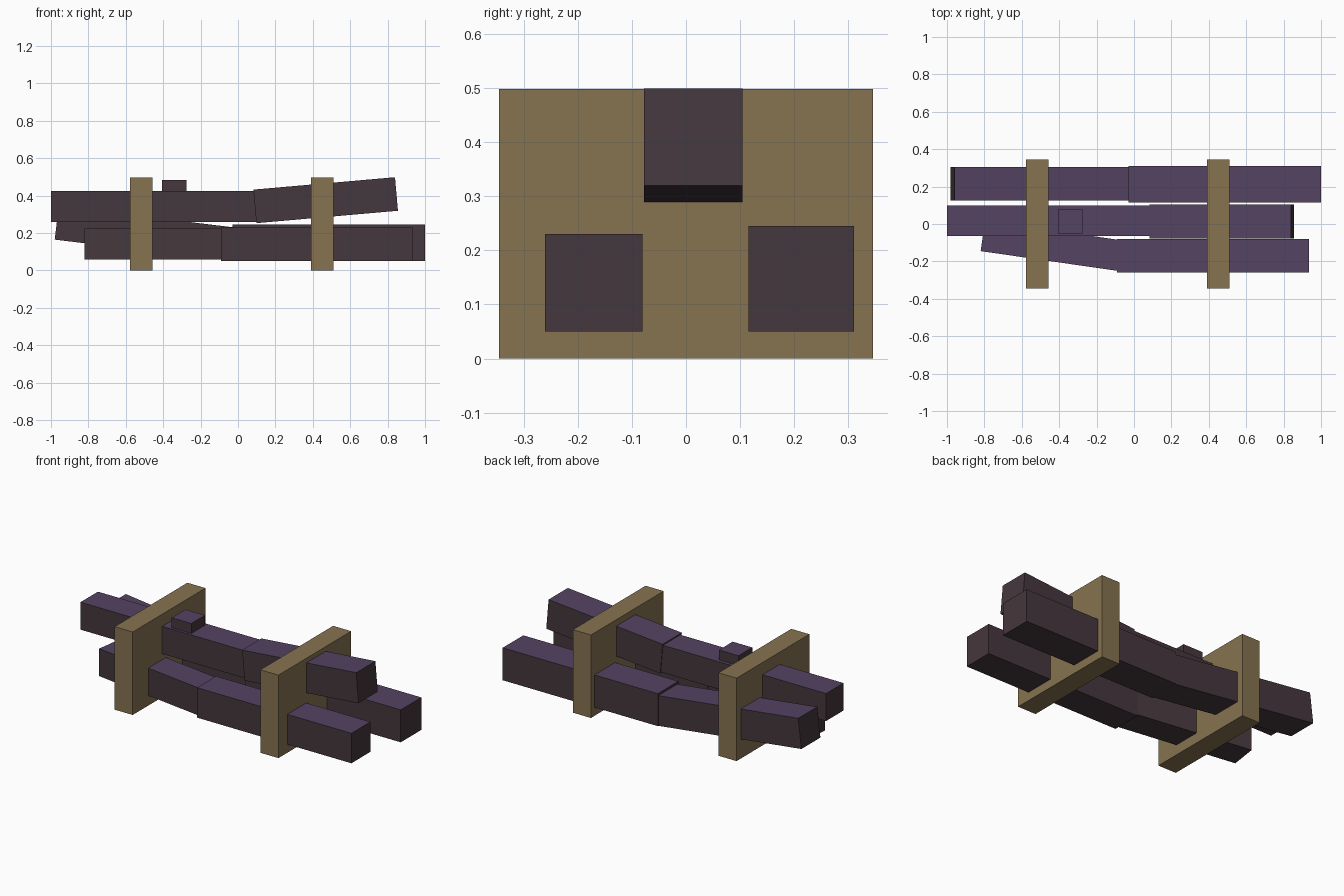
import bpy, bmesh, math
from mathutils import Matrix, Vector

cube = bpy.data.objects.get("Cube")
if cube:
    bpy.data.objects.remove(cube, do_unlink=True)


def material(name, rgb):
    """Flat material from 0-255 sRGB values, converted to linear."""
    lin = [((c / 255 + 0.055) / 1.055) ** 2.4 for c in rgb]
    m = bpy.data.materials.new(name)
    m.use_nodes = True
    m.diffuse_color = (*lin, 1)
    bsdf = m.node_tree.nodes["Principled BSDF"]
    bsdf.inputs["Base Color"].default_value = (*lin, 1)
    bsdf.inputs["Roughness"].default_value = 0.9
    return m


BARK = material("dark bark", (69, 55, 61))
PURPLE = material("purple top", (85, 67, 98))
TAN = material("tan wood", (134, 115, 81))


def box(name, lo, hi, mats, pivot=(0, 0, 0), axis="Z", angle=0):
    """Box from lo to hi, turned about pivot; a second material goes on top."""
    lo, hi = Vector(lo), Vector(hi)
    bm = bmesh.new()
    bmesh.ops.create_cube(bm, size=1)
    bmesh.ops.scale(bm, vec=hi - lo, verts=bm.verts)
    bmesh.ops.translate(bm, vec=(lo + hi) / 2, verts=bm.verts)
    bm.normal_update()
    for f in bm.faces:
        f.material_index = 1 if len(mats) > 1 and f.normal.z > 0.5 else 0
    bmesh.ops.rotate(bm, cent=pivot, verts=bm.verts,
                     matrix=Matrix.Rotation(math.radians(angle), 3, axis))
    mesh = bpy.data.meshes.new(name)
    bm.to_mesh(mesh)
    bm.free()
    for m in mats:
        mesh.materials.append(m)
    ob = bpy.data.objects.new(name, mesh)
    bpy.context.collection.objects.link(ob)
    return ob


LOG = (BARK, PURPLE)

# Front log: straight half and a half bent sideways
box("front_log_straight", (-0.09, -0.26, 0.05), (0.935, -0.08, 0.23), LOG)
box("front_log_bent", (-0.82, -0.145, 0.06), (-0.08, 0.02, 0.225), LOG,
    pivot=(-0.82, -0.145, 0), axis="Z", angle=-8.2)

# Back log: straight half and a half whose free end rises
box("back_log_straight", (-0.03, 0.115, 0.05), (1.0, 0.31, 0.245), LOG)
box("back_log_bent", (-0.98, 0.125, 0.165), (-0.02, 0.305, 0.345), LOG,
    pivot=(-0.98, 0, 0.165), axis="Y", angle=6.9)

# Top log: straight half, rising half and a branch stub
box("top_log_straight", (-1.0, -0.065, 0.26), (0.10, 0.10, 0.425), LOG)
box("top_log_bent", (0.098, -0.078, 0.253), (0.858, 0.104, 0.433), LOG,
    pivot=(0.098, 0, 0.253), axis="Y", angle=-5)
box("branch_stub", (-0.405, -0.05, 0.40), (-0.275, 0.08, 0.485), LOG)

# Upright boards holding the logs
for side, x in (("right", -0.5175), ("left", 0.45)):
    box(side + "_board", (x - 0.06, -0.345, 0), (x + 0.06, 0.345, 0.498), (TAN,))
